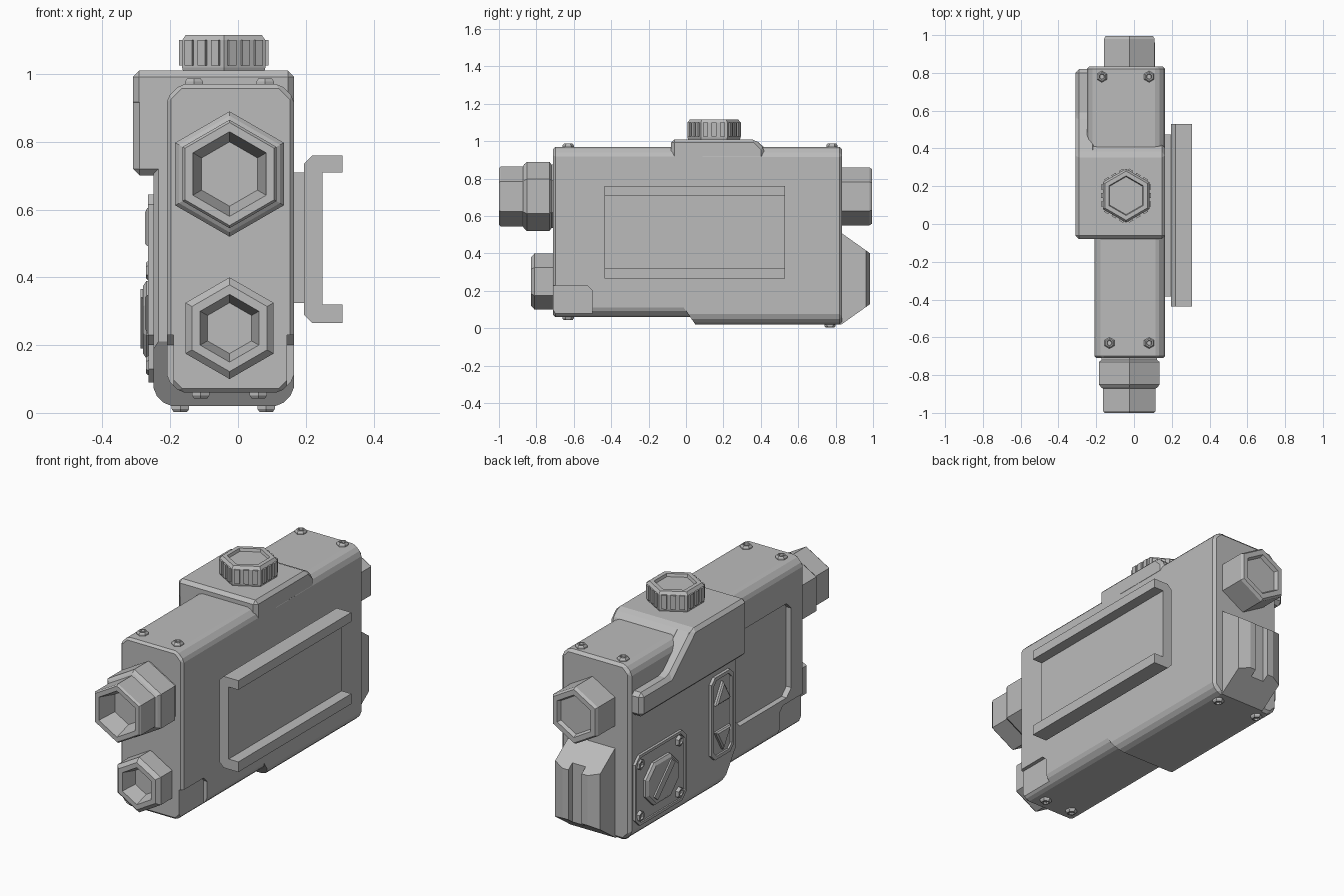
import bpy, bmesh, math
from mathutils import Vector

if "Cube" in bpy.data.objects:
    bpy.data.objects.remove(bpy.data.objects["Cube"], do_unlink=True)

grey = bpy.data.materials.new("plain_grey")
grey.use_nodes = True
grey.diffuse_color = (0.5, 0.5, 0.5, 1)
grey.node_tree.nodes["Principled BSDF"].inputs["Base Color"].default_value = (0.5, 0.5, 0.5, 1)


def place(axis, a, b, t):
    return {"x": (t, a, b), "y": (a, t, b), "z": (a, b, t)}[axis]


def finish(name, bm):
    bmesh.ops.recalc_face_normals(bm, faces=bm.faces)
    mesh = bpy.data.meshes.new(name)
    bm.to_mesh(mesh)
    bm.free()
    mesh.materials.append(grey)
    ob = bpy.data.objects.new(name, mesh)
    bpy.context.scene.collection.objects.link(ob)
    return ob


def stack(name, axis, layers, bevel=0):
    """Join outlines of equal length, each given as (position, points)."""
    bm = bmesh.new()
    rings = [[bm.verts.new(place(axis, a, b, t)) for a, b in pts] for t, pts in layers]
    n = len(rings[0])
    for r, s in zip(rings, rings[1:]):
        for i in range(n):
            j = (i + 1) % n
            bm.faces.new((r[i], r[j], s[j], s[i]))
    bm.faces.new(rings[0])
    bm.faces.new(rings[-1])
    bmesh.ops.recalc_face_normals(bm, faces=bm.faces)
    if bevel:
        bmesh.ops.bevel(bm, geom=bm.edges[:], offset=bevel, segments=1, affect="EDGES")
    return finish(name, bm)


def prism(name, axis, pts, lo, hi, bevel=0):
    return stack(name, axis, [(lo, pts), (hi, pts)], bevel)


def rect(a0, a1, b0, b1, c=0):
    """Rectangle, with chamfered corners when c is given."""
    if not c:
        return [(a0, b0), (a1, b0), (a1, b1), (a0, b1)]
    return [(a0 + c, b0), (a1 - c, b0), (a1, b0 + c), (a1, b1 - c),
            (a1 - c, b1), (a0 + c, b1), (a0, b1 - c), (a0, b0 + c)]


def ngon(a, b, r, n=6, turn=90):
    return [(a + r * math.cos(math.radians(turn) + k * math.tau / n),
             b + r * math.sin(math.radians(turn) + k * math.tau / n)) for k in range(n)]


def hex_lathe(name, axis, a, b, profile):
    return stack(name, axis, [(t, ngon(a, b, r)) for t, r in profile])


def slice_off(ob, point, normal):
    bm = bmesh.new()
    bm.from_mesh(ob.data)
    bmesh.ops.bisect_plane(bm, geom=bm.verts[:] + bm.edges[:] + bm.faces[:],
                           plane_co=Vector(point), plane_no=Vector(normal), clear_outer=True)
    bmesh.ops.holes_fill(bm, edges=[e for e in bm.edges if e.is_boundary])
    bmesh.ops.recalc_face_normals(bm, faces=bm.faces)
    bm.to_mesh(ob.data)
    bm.free()


def carve(ob, cutter):
    mod = ob.modifiers.new("carve", "BOOLEAN")
    mod.object, mod.operation, mod.solver = cutter, "DIFFERENCE", "EXACT"
    bpy.context.view_layer.objects.active = ob
    bpy.ops.object.modifier_apply(modifier=mod.name)
    bpy.data.objects.remove(cutter, do_unlink=True)


# Narrow front half of the housing, with stepped lower corners and a side recess
front = prism("front_housing", "y", rect(-.21, .165, .06, .97, .04), -.71, .1, .012)
for x0, x1 in ((.145, .3), (-.4, -.19)):
    carve(front, prism("cutter", "x", [(-.8, 0), (-.5, 0), (-.5, .2), (-.53, .23), (-.8, .23)], x0, x1))
carve(front, prism("cutter", "x", rect(-.6, -.12, .26, .77, .04), -.4, -.18))

# Wide rear half, sloped at its lower front edge
rear = prism("rear_housing", "y", rect(-.25, .165, .02, .97, .04), -.08, .835, .015)
slice_off(rear, (0, -.08, .21), (0, -.19, -.13))

# Raised top cap and the overhanging side bulge
prism("top_cap", "x", [(-.08, .9), (-.08, 1.01), (.37, 1.01), (.42, .96), (.42, .9)], -.31, .165, .018)
prism("side_bulge", "x", [(-.08, .7), (-.08, 1.01), (.37, 1.01), (.57, .83), (.82, .83), (.82, .7)],
      -.31, -.2, .02)

# Front sockets and rear plug
hex_lathe("upper_socket", "y", -.025, .705,
          [(-.69, .17), (-.72, .17), (-.73, .185), (-.85, .185), (-.865, .172), (-.872, .16),
           (-.99, .16), (-1, .152), (-1, .125), (-.9, .095)])
hex_lathe("lower_socket", "y", -.025, .25,
          [(-.68, .135), (-.715, .15), (-.81, .15), (-.83, .128), (-.83, .1), (-.75, .075)])
hex_lathe("rear_plug", "y", -.025, .705,
          [(.8, .155), (.98, .155), (.995, .145), (.995, .115), (.975, .105)])

# Rear guard with a vertical slot
guard = prism("rear_guard", "z", [(-.16, .8), (.11, .8), (.11, .962), (.05, .985), (-.1, .985), (-.16, .962)],
              .02, .54)
slice_off(guard, (0, .985, .4), (0, .11, .155))
slice_off(guard, (0, .985, .13), (0, .11, -.155))
carve(guard, prism("cutter", "z", rect(-.065, .015, .95, 1.1), .1, .6))

# Top knob with ribs on its six sides
kx, ky = -.042, .15
hex_lathe("knob", "z", kx, ky,
          [(.98, .13), (1.02, .142), (1.1, .142), (1.115, .13), (1.115, .105), (1.1, .1)])
for side in range(6):
    ang = math.tau * side / 6
    nx, ny = math.cos(ang), math.sin(ang)
    for shift in (-.045, 0, .045):
        def at(u, v):
            return (kx + nx * u - ny * v, ky + ny * u + nx * v)
        prism("knob_rib", "z", [at(.11, shift - .013), at(.132, shift - .013),
                                at(.132, shift + .013), at(.11, shift + .013)], 1.025, 1.1)

# Mounting rail
prism("rail_base", "x", rect(-.385, .475, .325, .71), .15, .2)
prism("rail_channel", "y", [(.195, .29), (.22, .265), (.308, .265), (.308, .32), (.25, .32),
                            (.25, .71), (.308, .71), (.308, .76), (.22, .76), (.195, .735)], -.437, .53)


# Hexagonal bolts
def bolt(axis, a, b, base, tip):
    mid = base + (tip - base) * .6
    hex_lathe("bolt", axis, a, b, [(base, .03), (mid, .03), (tip, .023),
                                   (tip, .016), (mid, .013)])


for x, y in ((-.17, .78), (.08, .78), (-.13, -.63), (.08, -.63)):
    bolt("z", x, y, .965, .987)
for x in (-.17, .083):
    bolt("z", x, .77, .025, .003)
for x in (-.11, .06):
    bolt("z", x, -.63, .065, .043)

# Rear side panel with rim, bolts and a dial
panel = prism("dial_panel", "x", rect(.37, .81, .09, .47, .04), -.264, -.24)
carve(panel, prism("cutter", "x", rect(.385, .795, .105, .455, .035), -.3, -.256))
for y in (.43, .765):
    for z in (.14, .42):
        bolt("x", y, z, -.25, -.272)
dial = rect(.45, .73, .16, .39, .07)
stack("dial", "x", [(-.25, dial), (-.27, dial), (-.28, rect(.465, .715, .175, .375, .06))])
prism("dial_bar", "x", [(.5, .34), (.53, .365), (.68, .215), (.65, .19)], -.288, -.27)

# Button panel with two arrow buttons
pad = prism("button_panel", "x", rect(-.03, .16, .2, .645, .03), -.266, -.24)
carve(pad, prism("cutter", "x", rect(-.012, .142, .218, .627, .025), -.3, -.256))
for z, turn in ((.53, 90), (.31, -90)):
    stack("arrow_button", "x", [(-.25, ngon(.065, z, .075, 3, turn)),
                                (-.268, ngon(.065, z, .075, 3, turn)),
                                (-.275, ngon(.065, z, .06, 3, turn))])
